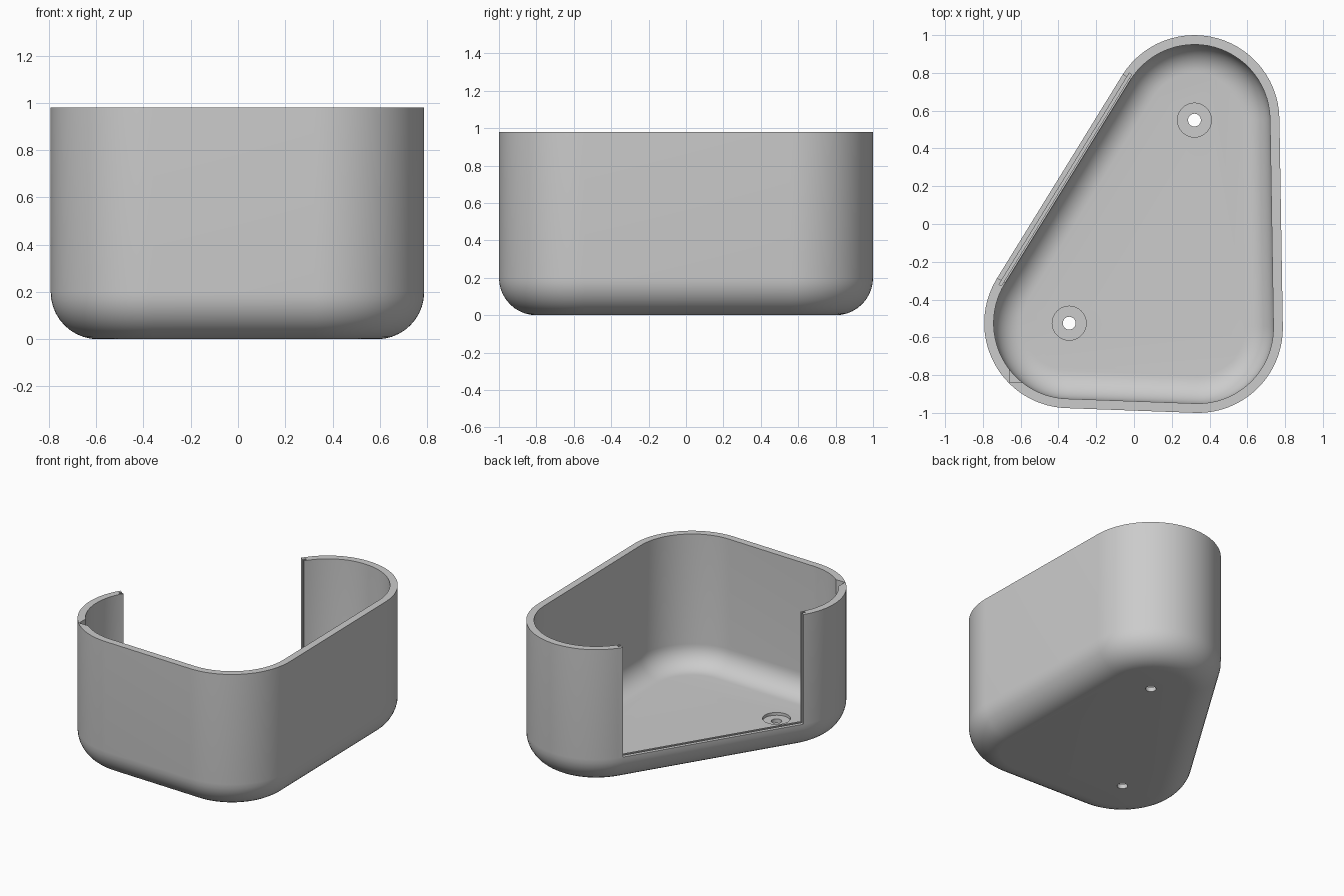
import bpy, bmesh, math
from mathutils import Vector, Matrix

cube = bpy.data.objects.get("Cube")
if cube:
    bpy.data.objects.remove(cube, do_unlink=True)

grey = bpy.data.materials.new("plain grey")
grey.use_nodes = True
grey.diffuse_color = (0.6, 0.6, 0.6, 1)
grey.node_tree.nodes["Principled BSDF"].inputs["Base Color"].default_value = (0.6, 0.6, 0.6, 1)

HEIGHT, RADIUS, WALL, FILLET = 0.98, 0.45, 0.05, 0.2
STEPS = 28
# Corner centres, counter-clockwise: back, left, right
BACK, LEFT, RIGHT = Vector((0.32, 0.55)), Vector((-0.343, -0.525)), Vector((0.338, -0.55))
CORNERS = [BACK, LEFT, RIGHT]


def outline(radius):
    """Rounded triangle wrapped round the three corner centres."""
    points = []
    for i, c in enumerate(CORNERS):
        into, out = c - CORNERS[i - 1], CORNERS[(i + 1) % 3] - c
        start = math.atan2(-into.x, into.y)
        sweep = (math.atan2(-out.x, out.y) - start) % math.tau
        for k in range(STEPS + 1):
            a = start + sweep * k / STEPS
            points.append(c + radius * Vector((math.cos(a), math.sin(a))))
    return points


def finish(name, bm):
    bmesh.ops.recalc_face_normals(bm, faces=bm.faces[:])
    mesh = bpy.data.meshes.new(name)
    bm.to_mesh(mesh)
    bm.free()
    mesh.materials.append(grey)
    obj = bpy.data.objects.new(name, mesh)
    bpy.context.scene.collection.objects.link(obj)
    return obj


def fillet(radius, inner):
    """Radius and height pairs from the floor up to the straight wall."""
    return [(radius - inner + inner * math.sin(t), FILLET - inner * math.cos(t))
            for t in (math.pi / 2 * k / 10 for k in range(11))]


# Shell: outer skin up, over the rim, inner skin down
section = fillet(RADIUS, FILLET) + [(RADIUS, HEIGHT), (RADIUS - WALL, HEIGHT)]
section += fillet(RADIUS - WALL, FILLET - WALL)[::-1]
bm = bmesh.new()
rings = [[bm.verts.new((p.x, p.y, z)) for p in outline(r)] for r, z in section]
for low, high in zip(rings, rings[1:]):
    for i in range(len(low)):
        bm.faces.new((low[i - 1], low[i], high[i], high[i - 1]))
bm.faces.new(rings[0][::-1])
bm.faces.new(rings[-1])
tray = finish("open_tray", bm)


def cut(bm):
    """Subtract a closed shape from the tray."""
    cutter = finish("cutter", bm)
    cutter.hide_render = True
    mod = tray.modifiers.new("cut", 'BOOLEAN')
    mod.operation, mod.solver, mod.object = 'DIFFERENCE', 'EXACT', cutter
    bpy.context.view_layer.objects.active = tray
    bpy.ops.object.modifier_apply(modifier=mod.name)
    bpy.data.objects.remove(cutter, do_unlink=True)


def box(low, high, frame=Matrix()):
    low, high = Vector(low), Vector(high)
    bm = bmesh.new()
    bmesh.ops.create_cube(bm, size=1, matrix=frame @ Matrix.Translation((low + high) / 2)
                          @ Matrix.Diagonal((*(high - low), 1)))
    return bm


def drill(centre, radius, low, high):
    bm = bmesh.new()
    bmesh.ops.create_cone(bm, cap_ends=True, segments=32, radius1=radius, radius2=radius,
                          depth=high - low,
                          matrix=Matrix.Translation((centre.x, centre.y, (low + high) / 2)))
    return bm


# Frame on the slanted wall: x along it, y outward from its outer face
along = (BACK - LEFT).normalized()
span = (BACK - LEFT).length
origin = LEFT + RADIUS * Vector((-along.y, along.x))
wall_frame = (Matrix.Translation((origin.x, origin.y, 0))
              @ Matrix.Rotation(math.atan2(along.y, along.x), 4, 'Z'))

# Wide doorway and the panel slot round it
cut(box((0.004, -0.15, FILLET + 0.002), (span + 0.006, 0.1, 1.2), wall_frame))
cut(box((-0.02, -0.04, FILLET - 0.015), (span + 0.03, -0.026, 1.2), wall_frame))

# Small notch in the rim at the left corner
cut(box((-0.66, -0.84, 0.88), (-0.57, -0.75, 1.1)))

# Counterbored screw holes
for centre in (BACK, LEFT):
    cut(drill(centre, 0.09, 0.03, 0.15))
    cut(drill(centre, 0.034, -0.1, 0.15))

bpy.ops.object.select_all(action='DESELECT')
tray.select_set(True)
bpy.context.view_layer.objects.active = tray
bpy.ops.object.shade_smooth_by_angle(angle=math.radians(30))
